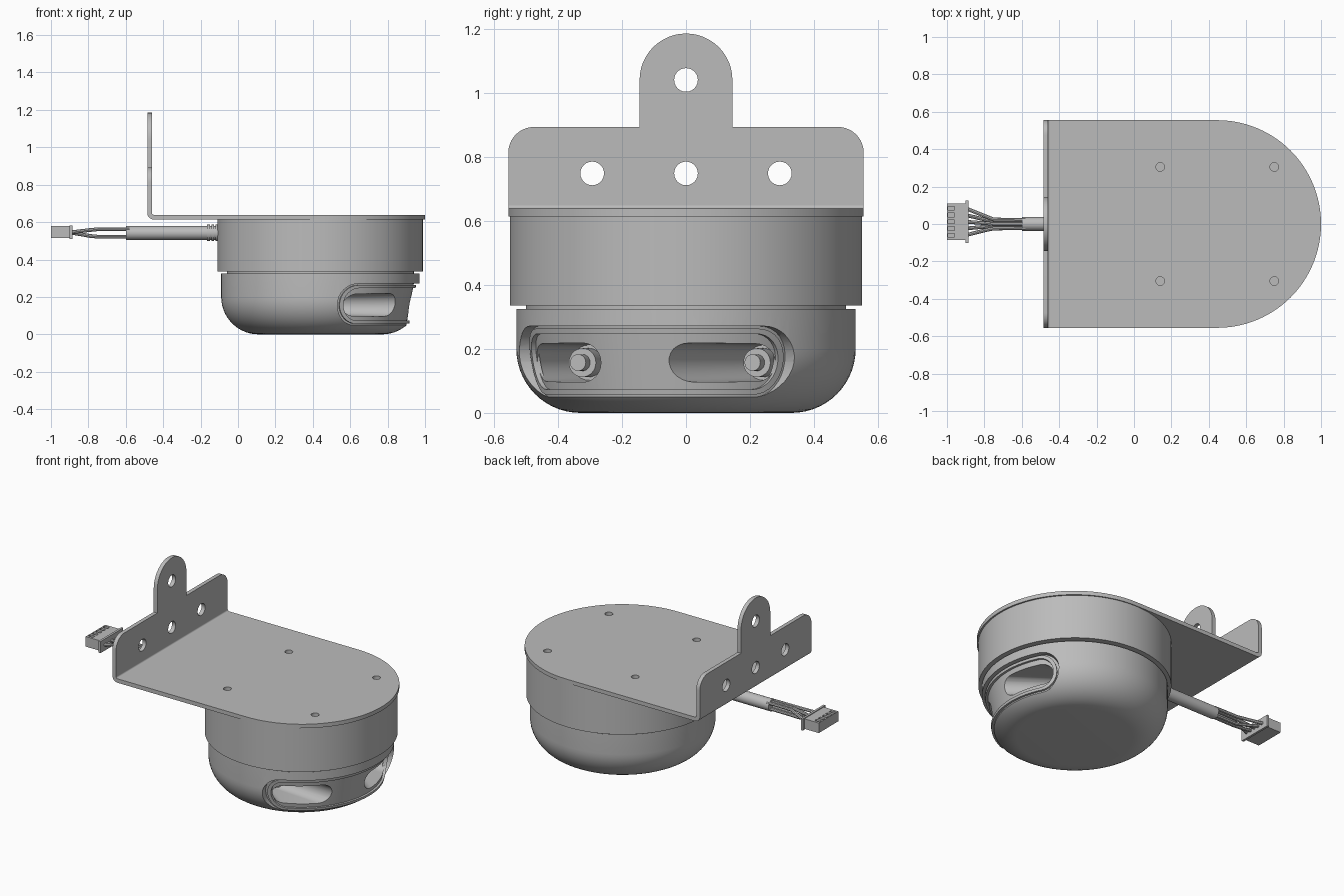
import bpy, bmesh
from math import sin, cos, pi, radians, sqrt
from mathutils import Vector, Matrix

if "Cube" in bpy.data.objects:
    bpy.data.objects.remove(bpy.data.objects["Cube"])

grey = bpy.data.materials.new("plain_grey")
grey.use_nodes = True
grey.diffuse_color = (0.5, 0.5, 0.5, 1)
grey.node_tree.nodes["Principled BSDF"].inputs["Base Color"].default_value = (0.5, 0.5, 0.5, 1)

CX = 0.44                 # axis of the round housing
AIM = radians(-20)        # direction the sensor window faces
frame = Matrix.Translation((CX, 0, 0)) @ Matrix.Rotation(AIM, 4, 'Z')


def only(ob):
    bpy.ops.object.select_all(action='DESELECT')
    ob.select_set(True)
    bpy.context.view_layer.objects.active = ob


def finish(ob, smooth=True):
    ob.data.materials.clear()
    ob.data.materials.append(grey)
    if smooth:
        only(ob)
        bpy.ops.object.shade_smooth_by_angle(angle=radians(30))
    return ob


def from_bmesh(name, bm, smooth=True):
    bmesh.ops.recalc_face_normals(bm, faces=bm.faces)
    me = bpy.data.meshes.new(name)
    bm.to_mesh(me)
    bm.free()
    ob = bpy.data.objects.new(name, me)
    bpy.context.collection.objects.link(ob)
    return finish(ob, smooth)


def loft(name, loops, closed=False, strip_caps=False):
    """Skin a list of equal point loops, capped or joined into a ring."""
    bm = bmesh.new()
    rows = [[bm.verts.new(p) for p in loop] for loop in loops]
    n = len(rows[0])
    for a, b in zip(rows, rows[1:] + (rows[:1] if closed else [])):
        for i in range(n):
            j = (i + 1) % n
            bm.faces.new((a[i], a[j], b[j], b[i]))
    if not closed:
        for row in (rows[0], rows[-1]):
            if strip_caps:
                for i in range(n // 2 - 1):
                    bm.faces.new((row[i], row[i + 1], row[n - 2 - i], row[n - 1 - i]))
            else:
                bm.faces.new(row)
    return from_bmesh(name, bm)


def arc(cx, cy, r, a0, a1, n=10):
    return [(cx + r * cos(radians(a0 + (a1 - a0) * i / n)),
             cy + r * sin(radians(a0 + (a1 - a0) * i / n))) for i in range(n + 1)]


def lathe(name, profile, seg=96):
    ring = [2 * pi * i / seg for i in range(seg)]
    return loft(name, [[(CX + r * cos(t), r * sin(t), z) for t in ring] for r, z in profile])


def cut(ob, cutter):
    cutter.hide_render = True
    mod = ob.modifiers.new("cut", 'BOOLEAN')
    mod.operation, mod.solver, mod.object = 'DIFFERENCE', 'EXACT', cutter
    only(ob)
    bpy.ops.object.modifier_apply(modifier=mod.name)
    bpy.data.objects.remove(cutter)


def sheet(name, outline, holes, thick, matrix):
    """Flat plate with round holes, from a filled curve."""
    cu = bpy.data.curves.new(name, 'CURVE')
    cu.dimensions, cu.fill_mode, cu.extrude = '2D', 'BOTH', thick / 2
    for pts in [outline] + [arc(x, y, r, 0, 345, 23) for x, y, r in holes]:
        sp = cu.splines.new('POLY')
        sp.points.add(len(pts) - 1)
        for p, (x, y) in zip(sp.points, pts):
            p.co = (x, y, 0, 1)
        sp.use_cyclic_u = True
    ob = bpy.data.objects.new(name, cu)
    bpy.context.collection.objects.link(ob)
    ob.matrix_world = matrix
    only(ob)
    bpy.ops.object.convert(target='MESH')
    return finish(bpy.context.object)


def box(name, lo, hi):
    bm = bmesh.new()
    bmesh.ops.create_cube(bm, size=1)
    for v in bm.verts:
        v.co = [(a + b) / 2 + c * (b - a) for a, b, c in zip(lo, hi, v.co)]
    return from_bmesh(name, bm, False)


def rod(name, a, b, r, seg=32):
    a, b = Vector(a), Vector(b)
    turn = (b - a).to_track_quat('Z', 'Y')
    disc = [turn @ Vector((x, y, 0)) for x, y in arc(0, 0, r, 0, 360, seg)[:-1]]
    return loft(name, [[p + e for p in disc] for e in (a, b)])


# Mounting bracket: base plate, bend, upright flange with tab
W, T = 0.555, 0.025
sheet("bracket_plate", [(-0.45, -W)] + arc(0.445, 0, W, -90, 90, 48) + [(-0.45, W)],
      [(x, y, 0.023) for x in (0.14, 0.75) for y in (-0.305, 0.305)],
      T, Matrix.Translation((0, 0, 0.6265)))
upright = Matrix(((0, 0, 1, -0.4725), (1, 0, 0, 0), (0, 1, 0, 0), (0, 0, 0, 1)))
sheet("bracket_flange",
      [(-W, 0.649), (W, 0.649)] + arc(W - 0.08, 0.813, 0.08, 0, 90)
      + [(0.145, 0.893)] + arc(0, 1.04, 0.145, 0, 180, 24) + [(-0.145, 0.893)]
      + arc(0.08 - W, 0.813, 0.08, 90, 180),
      [(y, 0.748, 0.037) for y in (-0.293, 0, 0.293)] + [(0, 1.04, 0.037)], T, upright)
bend = arc(-0.45, 0.649, 0.035, 180, 270) + arc(-0.45, 0.649, 0.01, 270, 180)
loft("bracket_bend", [[(x, y, z) for x, z in bend] for y in (-W, W)], strip_caps=True)

# Round housing, neck and dome
lathe("housing_ring", [(0.55, 0.614), (0.55, 0.335)])
lathe("neck", [(0.50, 0.34), (0.50, 0.32)])
dome = lathe("dome", [(0.53, 0.325)] + arc(0.33, 0.2, 0.2, 0, -90, 14))


# Window recess wrapped around the dome
def window_loop(half_deg, h, radius):
    """Stadium wrapped round the dome; radius is a function of height."""
    half, cap = radians(half_deg), h / 0.5
    top = []
    n = 8
    side = [(-(half - cap) - cap * cos(pi / 2 * i / n), h * sin(pi / 2 * i / n) + 0.001)
            for i in range(n + 1)]
    mid = [((half - cap) * (2 * i / 24 - 1), h + 0.001) for i in range(1, 24)]
    top = side + mid + [(-t, e) for t, e in reversed(side)]
    pts = [(t, 0.16 + e) for t, e in top] + [(t, 0.16 - e) for t, e in reversed(top)]
    return [frame @ Vector((radius(z) * cos(t), radius(z) * sin(t), z)) for t, z in pts]


def floor(offset):
    return lambda z: 0.46 + (z - 0.05) * 0.18 + offset


cut(dome, loft("recess_cutter", [window_loop(60, 0.11, floor(0)),
                                 window_loop(60, 0.11, lambda z: 0.65)], strip_caps=True))


# Two funnels behind the window, each ending at an emitter
def slot(u, v0, v1, r):
    pts = arc(v1 - r, 0.157, r, -90, 90, 12) + arc(v0 + r, 0.157, r, 90, 270, 12)
    return [(u, v, z) for v, z in pts]


for side, label in ((1, "left"), (-1, "right")):
    loops = [slot(0.09, 0.234, 0.346, 0.055), slot(0.60, 0.07, 0.486, 0.064)]
    loops = [[frame @ Vector((u, side * v, z)) for u, v, z in lp] for lp in loops]
    cut(dome, loft("funnel_cutter", loops))
    spot = [frame @ Vector((u, side * 0.29, 0.157)) for u in (0.07, 0.15, 0.19)]
    rod(label + "_emitter", spot[0], spot[1], 0.045)
    rod(label + "_emitter_tip", spot[1], spot[2], 0.026)
finish(dome)

# Raised bezel inside the recess
loft("window_bezel", [window_loop(58, 0.102, floor(-0.01)), window_loop(58, 0.102, floor(0.014)),
                      window_loop(55.5, 0.086, floor(0.014)), window_loop(55.5, 0.086, floor(-0.01))],
     closed=True)

# Cable with ribbed strain relief
CZ = 0.542
rod("cable", (-0.6, 0, CZ), (-0.08, 0, CZ), 0.037)
for i in range(3):
    x = -0.165 + i * 0.022
    rod("strain_relief_rib_%d" % i, (x, 0, CZ), (x + 0.016, 0, CZ), 0.044)

# Wires fanning out to the connector
CY = 0.012
for i in range(5):
    k = i - 2
    cu = bpy.data.curves.new("wire", 'CURVE')
    cu.dimensions, cu.bevel_depth, cu.bevel_resolution = '3D', 0.01, 2
    sp = cu.splines.new('POLY')
    dz = 0.02 * (-1) ** i
    path = [(-0.58, k * 0.011, CZ + dz), (-0.75, k * 0.012, CZ + dz),
            (-0.79, k * 0.018 + CY / 3, CZ + dz * 0.8), (-0.9, CY + k * 0.036, CZ + 0.003)]
    sp.points.add(len(path) - 1)
    for p, co in zip(sp.points, path):
        p.co = (*co, 1)
    ob = bpy.data.objects.new("wire_%d" % (i + 1), cu)
    bpy.context.collection.objects.link(ob)
    only(ob)
    bpy.ops.object.convert(target='MESH')
    finish(bpy.context.object)

# Connector block with pockets, and its flange
plug = box("connector_body", (-1.0, CY - 0.097, 0.515), (-0.895, CY + 0.097, 0.578))
for k in range(-2, 3):
    y = CY + k * 0.036
    cut(plug, box("pocket_cutter", (-0.995, y - 0.01, 0.55), (-0.96, y + 0.01, 0.6)))
box("connector_flange", (-0.9, CY - 0.113, 0.51), (-0.886, CY + 0.113, 0.583))
